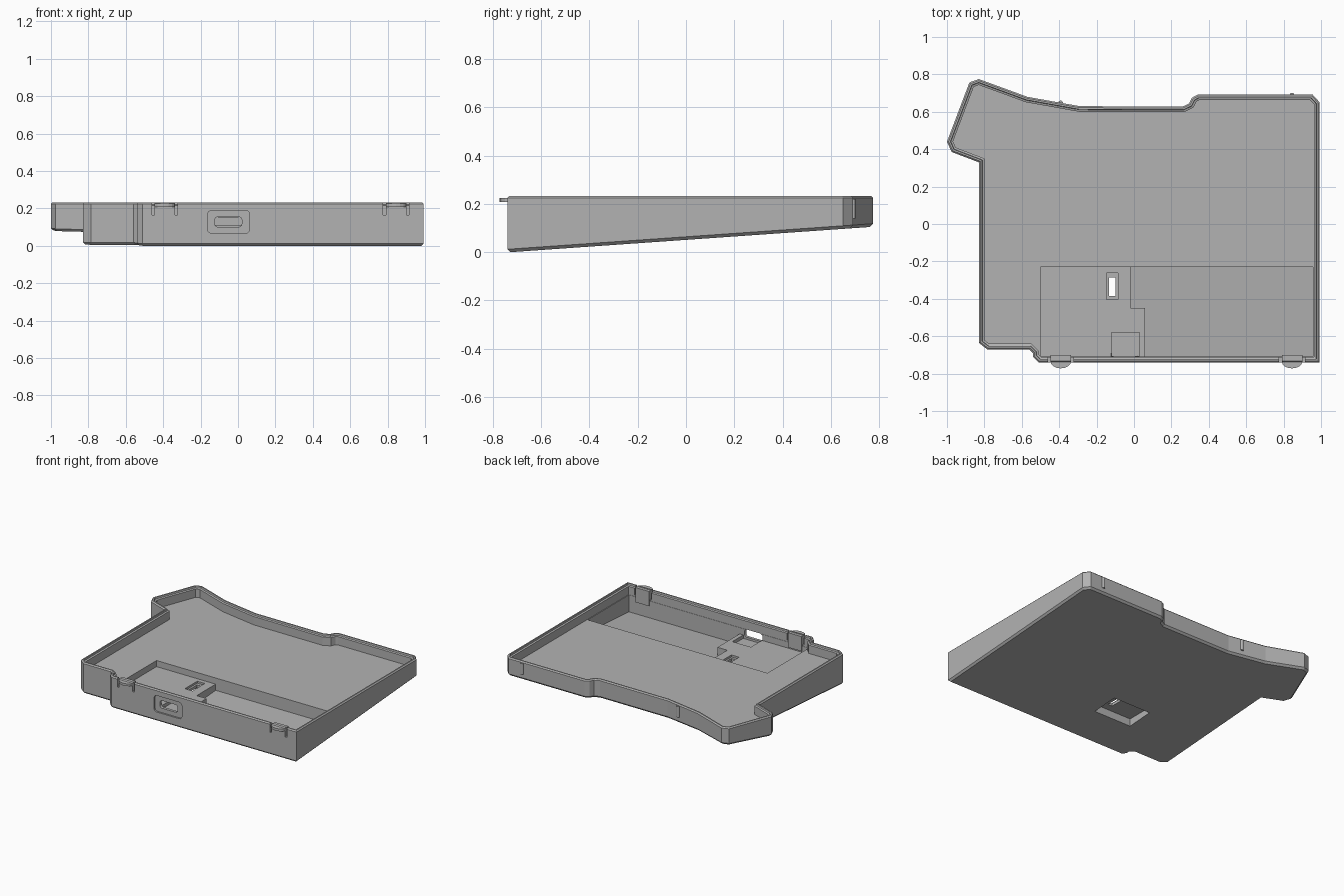
import bpy, bmesh, math
from mathutils import Vector

if "Cube" in bpy.data.objects:
    bpy.data.objects.remove(bpy.data.objects["Cube"], do_unlink=True)

TOP, FLOOR, WALL = 0.232, 0.155, 0.03

grey = bpy.data.materials.new("plain grey")
grey.use_nodes = True
grey.diffuse_color = (0.45, 0.45, 0.45, 1)
grey.node_tree.nodes["Principled BSDF"].inputs["Base Color"].default_value = grey.diffuse_color


def under(y):
    """Height of the sloping underside."""
    return 0.07 * (y + 0.725)


def make(name, bm):
    bmesh.ops.recalc_face_normals(bm, faces=bm.faces)
    mesh = bpy.data.meshes.new(name)
    bm.to_mesh(mesh)
    bm.free()
    obj = bpy.data.objects.new(name, mesh)
    mesh.materials.append(grey)
    bpy.context.collection.objects.link(obj)
    return obj


def stack(name, rings):
    """Skin a list of equal point rings and cap both ends."""
    bm = bmesh.new()
    loops = [[bm.verts.new(p) for p in ring] for ring in rings]
    for a, b in zip(loops, loops[1:]):
        for i in range(len(a)):
            j = (i + 1) % len(a)
            bm.faces.new((a[i], a[j], b[j], b[i]))
    bm.faces.new(loops[0])
    bm.faces.new(loops[-1])
    return make(name, bm)


def prism(name, points, bottom, top):
    """Upright prism whose bottom may be a height or a function of y."""
    low = bottom if callable(bottom) else lambda y: bottom
    return stack(name, [[(x, y, low(y)) for x, y in points],
                        [(x, y, top) for x, y in points]])


def rect(x0, x1, y0, y1):
    return [(x0, y0), (x1, y0), (x1, y1), (x0, y1)]


def inset(points, d):
    """Move every side of a counter-clockwise outline inward by d."""
    out = []
    for i, p in enumerate(points):
        p = Vector(p)
        a = (p - Vector(points[i - 1])).normalized()
        b = (Vector(points[(i + 1) % len(points)]) - p).normalized()
        na, nb = Vector((-a.y, a.x)), Vector((-b.y, b.x))
        q = p + (na + nb) * d / (1 + na.dot(nb))
        out.append((q.x, q.y))
    return out


def rounded(cx, cz, w, h, r, y):
    """Rounded rectangle standing in the front wall."""
    pts = []
    for k, (sx, sz) in enumerate([(1, 1), (-1, 1), (-1, -1), (1, -1)]):
        for s in range(5):
            t = math.pi / 2 * (k + s / 4)
            pts.append((cx + sx * (w / 2 - r) + r * math.cos(t), y,
                        cz + sz * (h / 2 - r) + r * math.sin(t)))
    return pts


# Tray shell: chamfered underside, wall, stepped rim and inner floor
outline = [(-0.51, -0.74), (0.993, -0.74), (0.993, 0.65), (0.955, 0.692),
           (0.34, 0.692), (0.31, 0.675), (0.295, 0.645), (0.26, 0.628),
           (-0.29, 0.63), (-0.57, 0.68), (-0.83, 0.775), (-0.88, 0.757),
           (-1.0, 0.44), (-0.975, 0.385), (-0.83, 0.33), (-0.83, -0.635),
           (-0.785, -0.67), (-0.56, -0.67), (-0.54, -0.69), (-0.54, -0.71)]


def ring(d, height):
    pts = inset(outline, d)
    return [(x, y, height(y) if callable(height) else height) for x, y in pts]


tray = stack("tray", [
    ring(0.013, under), ring(0, lambda y: under(y) + 0.013),
    ring(0, TOP - 0.008), ring(0.008, TOP), ring(0.017, TOP),
    ring(0.019, TOP - 0.012), ring(WALL, TOP - 0.016), ring(WALL, FLOOR)])

# Cut the front pocket, its raised shelf and the connector bed
cutters = [
    prism("shelf_cut", rect(-0.5, 0.958, -0.708, -0.23), 0.11, 0.2),
    prism("pocket_cut", [(-0.02, -0.23), (-0.02, -0.45), (0.06, -0.45), (0.06, -0.708),
                         (0.958, -0.708), (0.958, -0.23)], lambda y: under(y) + 0.03, 0.19),
    prism("connector_cut", rect(-0.12, 0.03, -0.707, -0.58), 0.085, 0.18)]

# Underside recess and the switch slot with its wider surround
cutters += [
    prism("underside_cut", rect(-0.335, -0.03, -0.44, -0.24), -0.1, 0.075),
    prism("slot_surround_cut", rect(-0.147, -0.085, -0.405, -0.262), 0.095, 0.2),
    prism("slot_cut", rect(-0.133, -0.098, -0.385, -0.285), 0, 0.2)]

# Front port: shallow rounded recess and through opening
cutters += [
    stack("port_recess_cut", [rounded(-0.05, 0.128, 0.225, 0.12, 0.02, y) for y in (-0.8, -0.728)]),
    stack("port_cut", [rounded(-0.052, 0.128, 0.145, 0.055, 0.018, y) for y in (-0.8, -0.69)])]

# Slits that free the two front clips
CLIPS = (-0.392, 0.845)
for cx in CLIPS:
    for side in (-1, 1):
        x = cx + side * 0.062
        cutters.append(prism("slit_cut", rect(x - 0.007, x + 0.007, -0.8, -0.69), 0.165, 0.3))

for cutter in cutters:
    mod = tray.modifiers.new(cutter.name, "BOOLEAN")
    mod.operation, mod.solver, mod.object = "DIFFERENCE", "EXACT", cutter
bpy.context.view_layer.objects.active = tray
for mod in list(tray.modifiers):
    bpy.ops.object.modifier_apply(modifier=mod.name)
for cutter in cutters:
    bpy.data.objects.remove(cutter, do_unlink=True)

# Clips on the front wall and small catch ribs on the back wall
for cx, back, label in zip(CLIPS, (0.648, 0.69), ("right", "left")):
    prism("clip_arm_" + label, rect(cx - 0.055, cx + 0.055, -0.725, -0.7), 0.12, TOP - 0.004)
    lens = [(cx - 0.055 * math.cos(t), -0.735 - 0.037 * math.sin(t))
            for t in [math.pi * i / 8 for i in range(9)]]
    prism("clip_lip_" + label, lens, 0.208, 0.225)
    rib = [(cx + 0.012 * math.cos(t), back + 0.012 * math.sin(t))
           for t in [math.tau * i / 12 for i in range(12)]]
    prism("catch_rib_" + label, rib, 0.14, TOP - 0.012)
